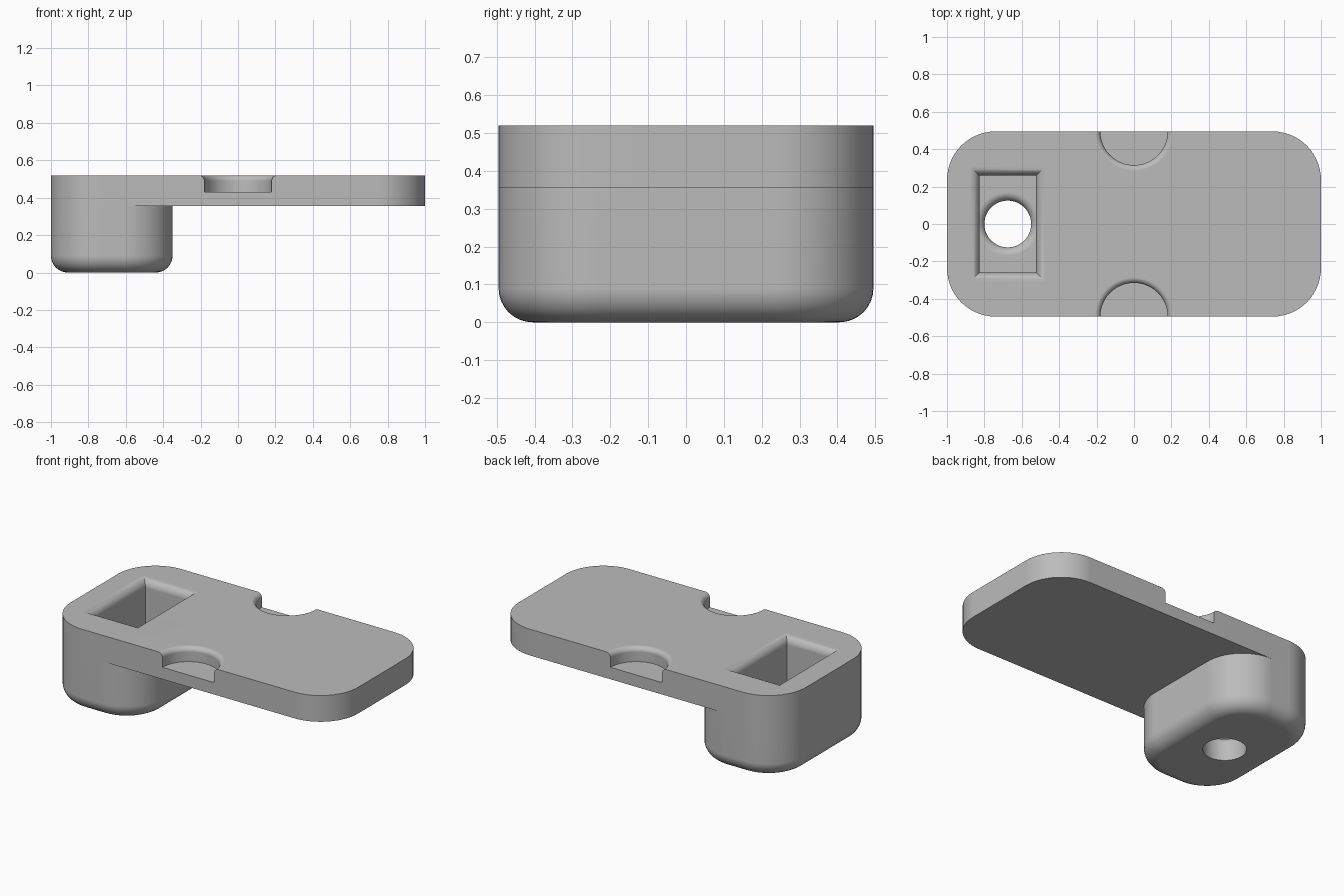
import bpy, bmesh
from math import sin, cos, pi, radians

if "Cube" in bpy.data.objects:
    bpy.data.objects.remove(bpy.data.objects["Cube"])

HALF_Y, TOP, UNDER, CORNER = 0.495, 0.52, 0.355, 0.26
FLOOR, POCKET_X = 0.16, -0.675

grey = bpy.data.materials.new("plain grey")
grey.use_nodes = True
grey.diffuse_color = (0.5, 0.5, 0.5, 1)
grey.node_tree.nodes["Principled BSDF"].inputs["Base Color"].default_value = (0.5, 0.5, 0.5, 1)


def rounded_rect(x0, x1, hy, r, z, seg=14):
    """Closed outline of a rectangle with round corners."""
    pts = []
    centres = ((x1 - r, hy - r), (x0 + r, hy - r), (x0 + r, r - hy), (x1 - r, r - hy))
    for q, (cx, cy) in enumerate(centres):
        for i in range(seg + 1):
            a = (q + i / seg) * pi / 2
            pts.append((cx + r * cos(a), cy + r * sin(a), z))
    return pts


def rect(cx, hx, hy, z):
    return [(cx + hx, hy, z), (cx - hx, hy, z), (cx - hx, -hy, z), (cx + hx, -hy, z)]


def circle(cx, cy, r, z, seg=64):
    return [(cx + r * cos(2 * pi * i / seg), cy + r * sin(2 * pi * i / seg), z) for i in range(seg)]


def flare(r, top, seg=8):
    """Outward offset and height along a rounded-over rim."""
    return [(r - r * cos(i / seg * pi / 2), top - r + r * sin(i / seg * pi / 2))
            for i in range(seg + 1)]


def loft(name, loops):
    """Solid skinned through a stack of outlines from bottom to top."""
    bm = bmesh.new()
    rings = [[bm.verts.new(p) for p in loop] for loop in loops]
    n = len(rings[0])
    for a, b in zip(rings, rings[1:]):
        for i in range(n):
            j = (i + 1) % n
            bm.faces.new((a[i], a[j], b[j], b[i]))
    bm.faces.new(rings[0][::-1])
    bm.faces.new(rings[-1])
    bmesh.ops.recalc_face_normals(bm, faces=bm.faces)
    mesh = bpy.data.meshes.new(name)
    bm.to_mesh(mesh)
    bm.free()
    mesh.materials.append(grey)
    ob = bpy.data.objects.new(name, mesh)
    bpy.context.collection.objects.link(ob)
    return ob


def combine(target, tool, operation):
    mod = target.modifiers.new("boolean", 'BOOLEAN')
    mod.operation, mod.solver, mod.object = operation, 'EXACT', tool
    bpy.context.view_layer.objects.active = target
    bpy.ops.object.modifier_apply(modifier=mod.name)
    bpy.data.objects.remove(tool)


# Flat plate with the deep block under one end
body = loft("clip_body", [rounded_rect(-1, 1, HALF_Y, CORNER, z) for z in (UNDER, TOP)])
R = 0.09
bottom = [(R - R * sin(t * pi / 16), R - R * cos(t * pi / 16)) for t in range(9)]
block = loft("block", [rounded_rect(-1 + d, -0.35 - d, HALF_Y - d, CORNER - d, z)
                       for d, z in bottom + [(0, UNDER)]])
combine(body, block, 'UNION')

# Rectangular pocket with a rounded-over rim
rim = [(0, FLOOR)] + flare(0.05, TOP)
rim.append((rim[-1][0], TOP + 0.1))
combine(body, loft("pocket_cutter", [rect(POCKET_X, 0.152 + d, 0.26 + d, z) for d, z in rim]),
        'DIFFERENCE')

# Round hole through the pocket floor
hole = [(0, -0.1)] + flare(0.045, FLOOR)
hole.append((hole[-1][0], FLOOR + 0.1))
combine(body, loft("hole_cutter", [circle(POCKET_X, 0, 0.125 + d, z) for d, z in hole]),
        'DIFFERENCE')

# Half-round finger notches on both long sides
notch = [(0, 0.43)] + flare(0.03, TOP)
notch.append((notch[-1][0], TOP + 0.1))
for side in (-1, 1):
    combine(body, loft("notch_cutter", [circle(0, side * HALF_Y, 0.18 + d, z) for d, z in notch]),
            'DIFFERENCE')

# Smooth rounded surfaces, crisp edges
bpy.ops.object.select_all(action='DESELECT')
body.select_set(True)
bpy.context.view_layer.objects.active = body
bpy.ops.object.shade_smooth_by_angle(angle=radians(30))
weighted = body.modifiers.new("weighted normals", 'WEIGHTED_NORMAL')
weighted.keep_sharp = True
